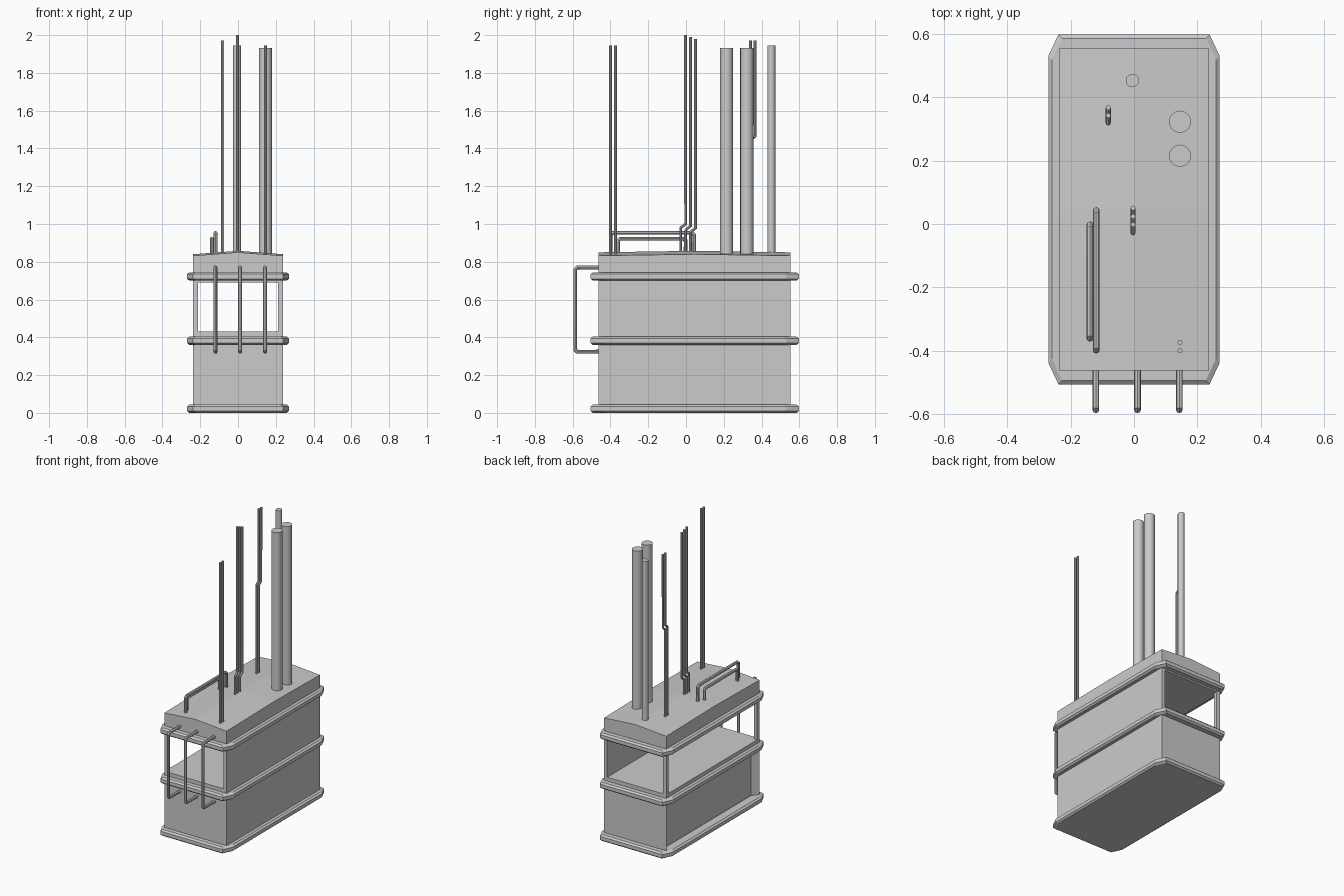
import bpy, bmesh, math
from mathutils import Vector

if "Cube" in bpy.data.objects:
    bpy.data.objects.remove(bpy.data.objects["Cube"])

X0, X1, Y0, Y1 = -0.237, 0.237, -0.462, 0.553   # cabinet footprint
YM = (Y0 + Y1) / 2


def finish(name, bm):
    bmesh.ops.recalc_face_normals(bm, faces=bm.faces)
    me = bpy.data.meshes.new(name)
    bm.to_mesh(me)
    bm.free()
    ob = bpy.data.objects.new(name, me)
    bpy.context.collection.objects.link(ob)
    return ob


def loft(name, rings):
    bm = bmesh.new()
    loops = [[bm.verts.new(p) for p in r] for r in rings]
    n = len(loops[0])
    for a, b in zip(loops, loops[1:]):
        for i in range(n):
            j = (i + 1) % n
            bm.faces.new((a[i], a[j], b[j], b[i]))
    bm.faces.new(loops[0])
    bm.faces.new(loops[-1])
    return finish(name, bm)


def box(name, x0, x1, y0, y1, z0, z1):
    return loft(name, [[(x0, y0, z), (x1, y0, z), (x1, y1, z), (x0, y1, z)] for z in (z0, z1)])


def smooth(ob):
    bpy.ops.object.select_all(action='DESELECT')
    bpy.context.view_layer.objects.active = ob
    ob.select_set(True)
    bpy.ops.object.shade_smooth_by_angle(angle=math.radians(40))


def pipe(name, x, y, r, top, sides):
    bm = bmesh.new()
    bmesh.ops.create_cone(bm, cap_ends=True, segments=sides, radius1=r, radius2=r, depth=top - 0.8)
    bmesh.ops.translate(bm, verts=bm.verts, vec=(x, y, (top + 0.8) / 2))
    smooth(finish(name, bm))


def rod(name, x, path, r, cut=0.0):
    # bent rod in a plane of constant x, with optional cut corners
    pts = [Vector((x, y, z)) for y, z in path]
    out = [pts[0]]
    for a, p, b in zip(pts, pts[1:], pts[2:]):
        out += [p + (a - p).normalized() * cut, p + (b - p).normalized() * cut] if cut else [p]
    out.append(pts[-1])
    cu = bpy.data.curves.new(name, 'CURVE')
    cu.dimensions = '3D'
    cu.bevel_depth, cu.bevel_resolution, cu.use_fill_caps = r, 2, True
    sp = cu.splines.new('POLY')
    sp.points.add(len(out) - 1)
    for q, p in zip(sp.points, out):
        q.co = (*p, 1)
    ob = bpy.data.objects.new(name, cu)
    bpy.context.collection.objects.link(ob)
    bpy.ops.object.select_all(action='DESELECT')
    bpy.context.view_layer.objects.active = ob
    ob.select_set(True)
    bpy.ops.object.convert(target='MESH')
    smooth(bpy.context.view_layer.objects.active)


# Lower cabinet with a recessed panel on the left side
bm = bmesh.new()
bmesh.ops.create_cube(bm, size=1)
for v in bm.verts:
    v.co = (v.co.x * (X1 - X0), YM + v.co.y * (Y1 - Y0), 0.19 + v.co.z * 0.38)
left = [f for f in bm.faces if f.calc_center_median().x < X0 + 0.01]
bmesh.ops.inset_region(bm, faces=left, thickness=0.065)
bmesh.ops.translate(bm, verts=left[0].verts, vec=(0.035, 0, 0))
finish("lower_cabinet", bm)

# Open upper compartment: floor, right wall, corner posts on the left
box("compartment_floor", X0, X1, Y0, Y1, 0.37, 0.43)
box("right_wall", X1 - 0.024, X1, Y0, Y1, 0.43, 0.69)
for label, y in (("front", Y0), ("back", Y1 - 0.026)):
    box(label + "_left_post", X0, X0 + 0.026, y, y + 0.026, 0.43, 0.69)

# Roof block with a slightly raised four-way top
bm = bmesh.new()
top = [[bm.verts.new((x, y, z + (0.008 if j == 1 else 0)))
        for x, z in ((X0, 0.832), (0, 0.85), (X1, 0.832))]
       for j, y in enumerate((Y0, YM, Y1))]
for j in range(2):
    for i in range(2):
        bm.faces.new((top[j][i], top[j][i + 1], top[j + 1][i + 1], top[j + 1][i]))
rim = [e for e in bm.edges if e.is_boundary]
ext = bmesh.ops.extrude_edge_only(bm, edges=rim)["geom"]
for v in ext:
    if isinstance(v, bmesh.types.BMVert):
        v.co.z = 0.69
bmesh.ops.holes_fill(bm, edges=[e for e in bm.edges if e.is_boundary], sides=0)
finish("roof", bm)


# Three rounded bands with clipped corners
def band_ring(z, inset):
    a, f, b = 0.27 - inset, -0.505 + inset, 0.597 - inset
    return [(-a + 0.032, f, z), (a - 0.032, f, z), (a, f + 0.068, z), (a, b - 0.068, z),
            (a - 0.032, b, z), (-a + 0.032, b, z), (-a, b - 0.068, z), (-a, f + 0.068, z)]


for name, z in (("base_band", 0.0), ("middle_band", 0.36), ("top_band", 0.70)):
    loft(name, [band_ring(z + h, i) for h, i in
                ((0, 0.012), (0.01, 0), (0.034, 0), (0.044, 0.012))])

# Front handles
for i, x in enumerate((-0.12, 0.011, 0.143)):
    rod(f"front_handle_{i}", x, [(-0.44, 0.77), (-0.586, 0.77), (-0.586, 0.324), (-0.44, 0.324)],
        0.0105, 0.01)

# Tall straight pipes
pipe("wide_pipe_back", 0.145, 0.322, 0.035, 1.932, 16)
pipe("wide_pipe_front", 0.145, 0.215, 0.035, 1.932, 16)
pipe("medium_pipe", -0.005, 0.452, 0.021, 1.945, 16)
for i, y in enumerate((-0.399, -0.373)):
    pipe(f"thin_pipe_{i}", 0.145, y, 0.008, 1.945, 8)

# Tall thin conduits with a small jog
for i in range(3):
    y, z = -0.028 + 0.026 * i, 0.98 - 0.011 * i
    rod(f"centre_conduit_{i}", -0.003, [(y, 0.8), (y, z), (y + 0.026, z + 0.02),
                                        (y + 0.026, 2.0 - 0.01 * i)], 0.008)
for i in range(2):
    y, z = 0.318 + 0.024 * i, 1.455 - 0.01 * i
    rod(f"side_conduit_{i}", -0.081, [(y, 0.8), (y, z), (y + 0.024, z + 0.02),
                                      (y + 0.024, 1.972)], 0.008)

# Low rails running along the roof
for name, x, y0, y1, z in (("inner_roof_rail", -0.119, -0.398, 0.043, 0.953),
                           ("outer_roof_rail", -0.139, -0.36, -0.002, 0.922)):
    rod(name, x, [(y0, 0.8), (y0, z), (y1, z), (y1, 0.8)], 0.0105, 0.01)
